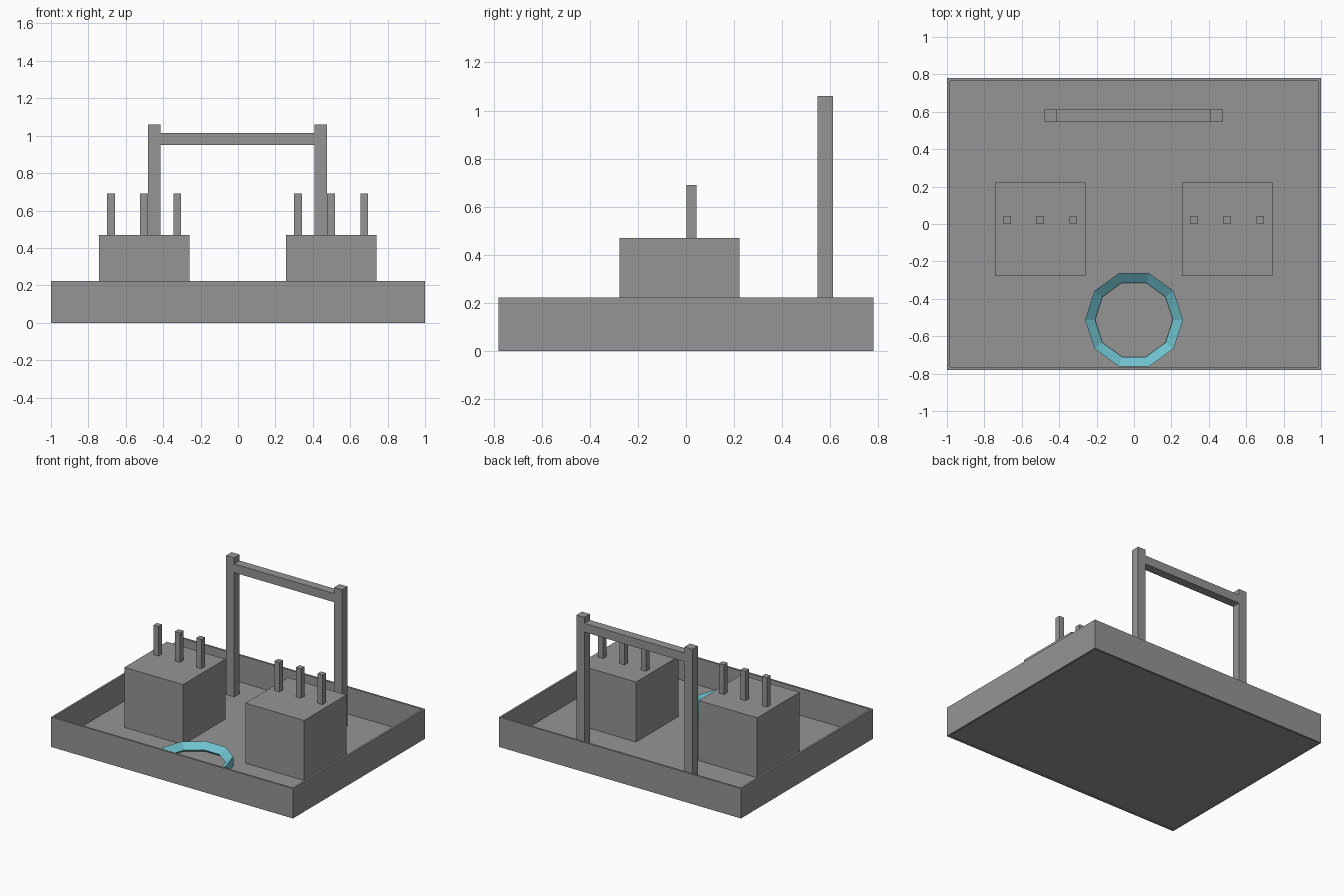
import bpy, bmesh, math

if "Cube" in bpy.data.objects:
    bpy.data.objects.remove(bpy.data.objects["Cube"])


def material(name, rgb):
    m = bpy.data.materials.new(name)
    m.diffuse_color = (*rgb, 1)
    m.use_nodes = True
    m.node_tree.nodes["Principled BSDF"].inputs["Base Color"].default_value = m.diffuse_color
    return m


GREY = material("mid grey", (0.30, 0.30, 0.30))
TEAL = material("light teal", (0.16, 0.54, 0.62))


def add_object(name, bm, mat):
    bmesh.ops.recalc_face_normals(bm, faces=bm.faces)
    mesh = bpy.data.meshes.new(name)
    bm.to_mesh(mesh)
    bm.free()
    mesh.materials.append(mat)
    ob = bpy.data.objects.new(name, mesh)
    bpy.context.collection.objects.link(ob)
    return ob


def box(name, x, y, z, mat=GREY):
    """Box from (min, max) ranges on each axis."""
    bm = bmesh.new()
    bmesh.ops.create_cube(bm, size=1)
    for v in bm.verts:
        v.co = [r[0] if c < 0 else r[1] for c, r in zip(v.co, (x, y, z))]
    return add_object(name, bm, mat)


# Tray: thin floor inside four thin walls
W, D, H, T, FLOOR = 1.0, 0.78, 0.222, 0.015, 0.022
box("tray_floor", (-W + T, W - T), (-D + T, D - T), (0.007, FLOOR))
for side, s in (("left", -1), ("right", 1)):
    box(f"tray_wall_{side}", sorted((s * W, s * (W - T))), (-D + T, D - T), (0, H))
for side, s in (("front", -1), ("back", 1)):
    box(f"tray_wall_{side}", (-W, W), sorted((s * D, s * (D - T))), (0, H))

# Two blocks, each with a row of three pegs
for side, cx in (("left", -0.502), ("right", 0.498)):
    box(f"block_{side}", (cx - 0.242, cx + 0.242), (-0.277, 0.223), (FLOOR, 0.47))
    for i in (-1, 0, 1):
        px = cx + i * 0.177
        box(f"peg_{side}_{i + 2}", (px - 0.021, px + 0.021), (0.002, 0.044), (0.47, 0.69))

# Gate: two posts and a crossbar
GY = (0.547, 0.612)
for side, cx in (("left", -0.448), ("right", 0.443)):
    box(f"gate_post_{side}", (cx - 0.033, cx + 0.033), GY, (FLOOR, 1.06))
box("gate_crossbar", (-0.415, 0.41), GY, (0.95, 1.015))

# Ten-sided ring with a triangular section (radius, height)
section = [(0.262, 0.007), (0.262, 0.09), (0.208, 0.05)]
N = 10
bm = bmesh.new()
rings = []
for k in range(N):
    a = 2 * math.pi * k / N
    rings.append([bm.verts.new((r * math.cos(a), -0.512 + r * math.sin(a), z))
                  for r, z in section])
for k in range(N):
    p, q = rings[k], rings[(k + 1) % N]
    for j in range(3):
        n = (j + 1) % 3
        bm.faces.new((p[j], q[j], q[n], p[n]))
add_object("ring", bm, TEAL)
